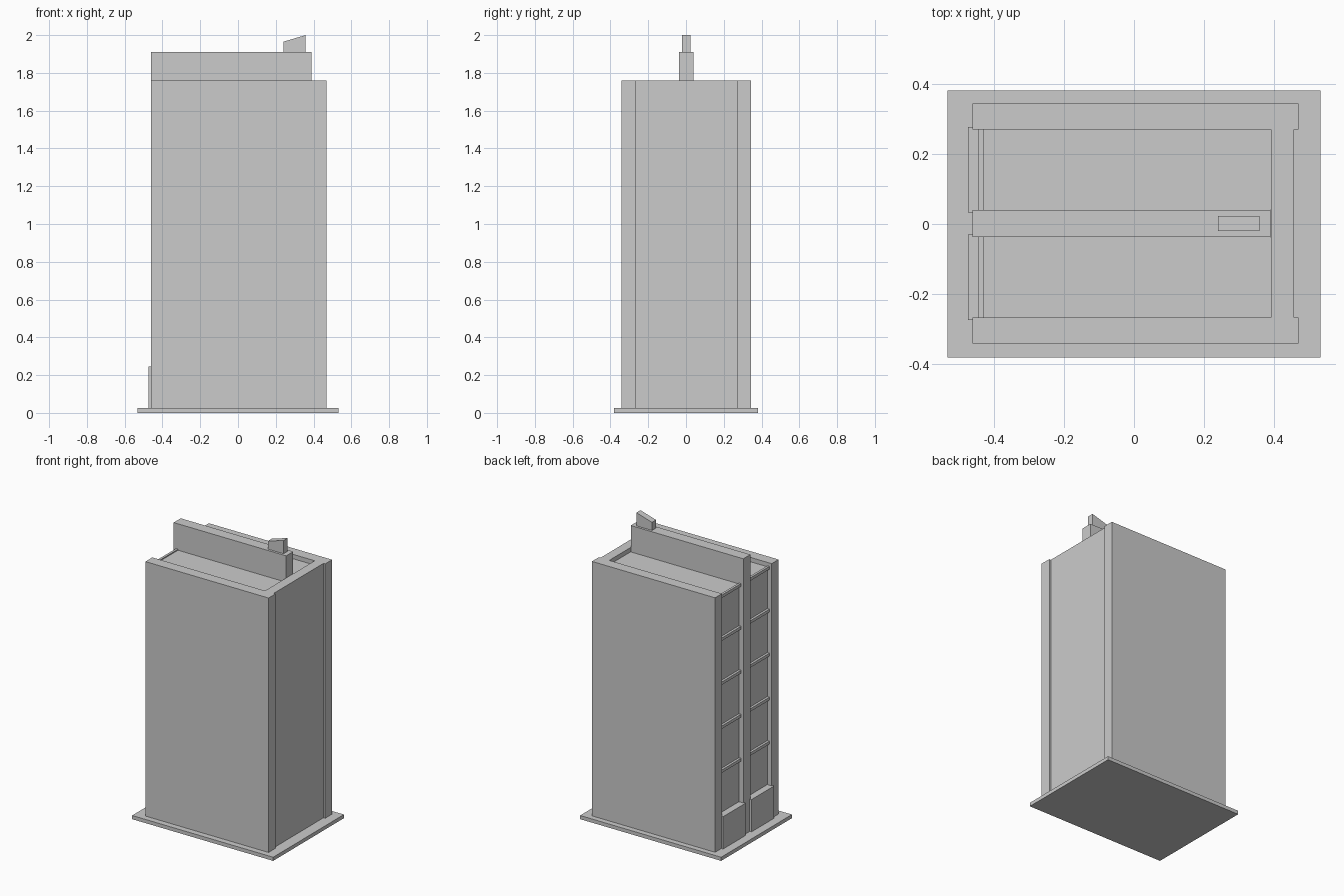
import bpy, bmesh

if "Cube" in bpy.data.objects:
    bpy.data.objects.remove(bpy.data.objects["Cube"])

YC = 0.0015  # tower's slight offset from the plinth centre


def prism(name, x0, x1, y0, y1, z0, z1, z1_right=None):
    """Box from extents; z1_right gives a sloped top rising towards +x."""
    zr = z1 if z1_right is None else z1_right
    profile = [(x0, z0), (x1, z0), (x1, zr), (x0, z1)]
    bm = bmesh.new()
    face = bm.faces.new([bm.verts.new((x, y0, z)) for x, z in profile])
    ext = bmesh.ops.extrude_face_region(bm, geom=[face])
    verts = [v for v in ext["geom"] if isinstance(v, bmesh.types.BMVert)]
    bmesh.ops.translate(bm, verts=verts, vec=(0, y1 - y0, 0))
    bmesh.ops.recalc_face_normals(bm, faces=bm.faces)
    mesh = bpy.data.meshes.new(name)
    bm.to_mesh(mesh)
    bm.free()
    obj = bpy.data.objects.new(name, mesh)
    bpy.context.collection.objects.link(obj)
    return obj


def mirrored(name, x0, x1, near, far, z0, z1):
    """Pair of boxes on both sides of the tower's centre plane."""
    for side, s in (("north", 1), ("south", -1)):
        a, b = sorted((YC + s * near, YC + s * far))
        prism(f"{name}_{side}", x0, x1, a, b, z0, z1)


BASE = 0.025
TOP = 1.76

# ground plinth
prism("plinth", -0.532, 0.532, -0.381, 0.381, 0, BASE)

# long side walls, rear wall and tall central fin
mirrored("side_wall", -0.46, 0.469, 0.268, 0.342, BASE, TOP)
prism("rear_wall", 0.39, 0.456, YC - 0.268, YC + 0.268, BASE, TOP)
prism("central_fin", -0.46, 0.389, YC - 0.038, YC + 0.038, BASE, 1.91)

# recessed building core with the sunken roof on top
mirrored("core", -0.427, 0.39, 0.038, 0.268, BASE, 1.73)

# entrance blocks at the foot of each bay
mirrored("entrance_block", -0.473, -0.427, 0.031, 0.275, BASE, 0.245)

# floor ledges across each bay
for i in range(1, 6):
    z = 0.245 + 0.3 * i
    if i == 5:
        z = 1.737
    mirrored(f"ledge_{i}", -0.443, -0.427, 0.038, 0.268, z - 0.02, z)

# wedge-topped roof block on the fin
prism("roof_wedge", 0.24, 0.358, YC - 0.022, YC + 0.022, 1.91, 1.965, 2.0)
